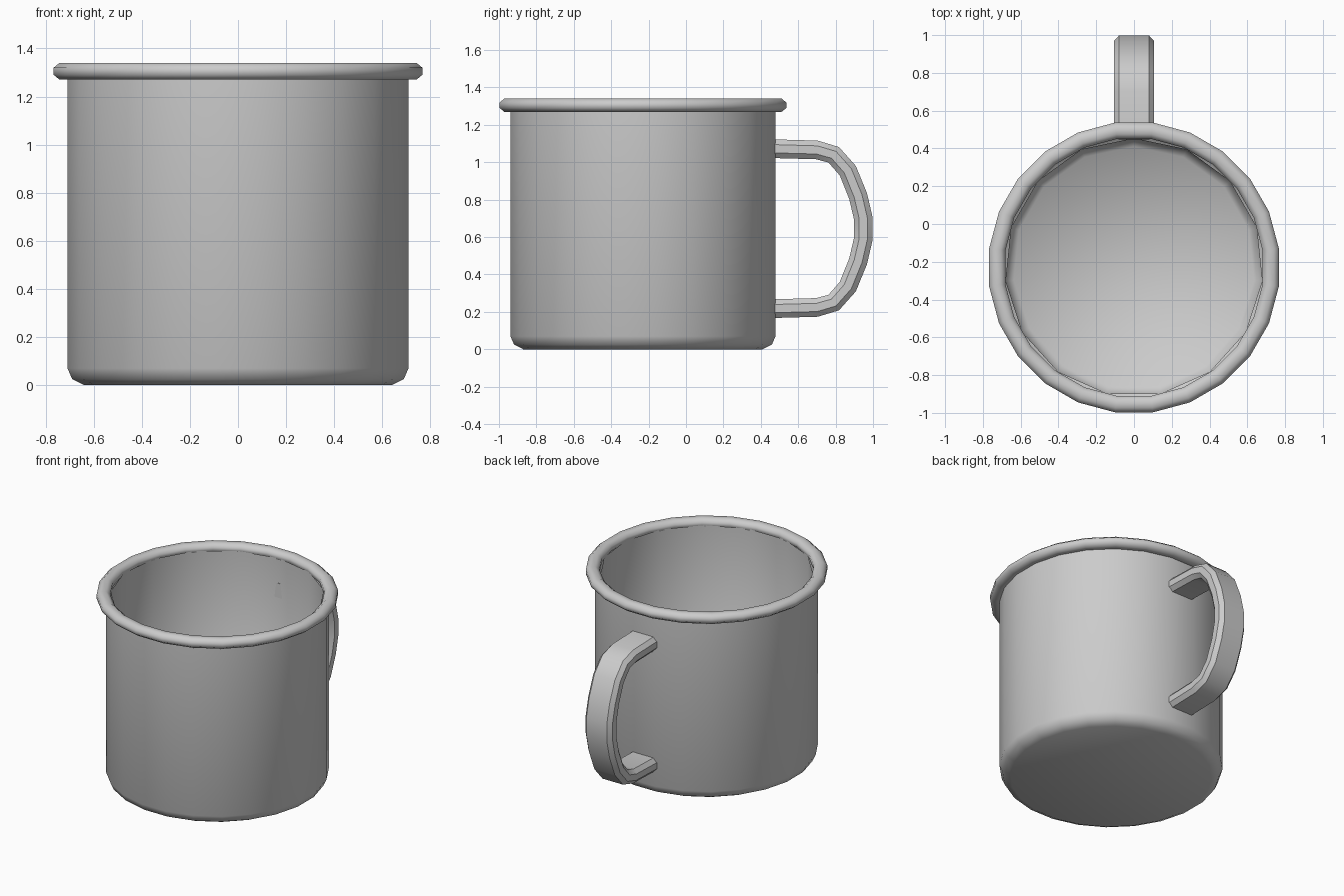
import bpy, bmesh, math
from mathutils import Vector

if "Cube" in bpy.data.objects:
    bpy.data.objects.remove(bpy.data.objects["Cube"])

CY = -0.23  # mug axis position along y


def finish(name, bm, angle):
    bmesh.ops.recalc_face_normals(bm, faces=bm.faces)
    me = bpy.data.meshes.new(name)
    bm.to_mesh(me)
    bm.free()
    ob = bpy.data.objects.new(name, me)
    bpy.context.collection.objects.link(ob)
    bpy.ops.object.select_all(action='DESELECT')
    ob.select_set(True)
    bpy.context.view_layer.objects.active = ob
    bpy.ops.object.shade_smooth_by_angle(angle=math.radians(angle))
    return ob


def bridge(bm, rings, loop=False):
    n = len(rings[0])
    pairs = list(zip(rings, rings[1:])) + ([(rings[-1], rings[0])] if loop else [])
    for a, b in pairs:
        for i in range(n):
            j = (i + 1) % n
            bm.faces.new((a[i], a[j], b[j], b[i]))


def lathe(name, profile, sides, start, closed=False, angle=40, flip=False):
    bm = bmesh.new()
    rings = []
    for r, z in profile:
        rings.append([bm.verts.new((r * math.cos(start + math.tau * i / sides),
                                    CY + r * math.sin(start + math.tau * i / sides), z))
                      for i in range(sides)])
    bridge(bm, rings, closed)
    if not closed:
        bm.faces.new(rings[0])
    ob = finish(name, bm, angle)
    if flip:
        ob.data.flip_normals()
    return ob


# Outer wall with rounded foot
lathe("cup_body", [(0.645, 0), (0.695, 0.025), (0.715, 0.07), (0.715, 1.30)],
      24, math.pi / 24)

# Inner wall and floor, normals facing into the cup
lathe("cup_inside", [(0.64, 0.03), (0.685, 0.08), (0.685, 1.30)],
      15, math.pi / 2, angle=89, flip=True)

# Rolled rim
rim = [(0.73 + 0.047 * math.cos(math.tau * (i + 0.5) / 8),
        1.305 + 0.038 * math.sin(math.tau * (i + 0.5) / 8)) for i in range(8)]
lathe("rim", rim, 24, math.pi / 24, closed=True, angle=60)

# Handle: flat strap with chamfered edges, swept along a D-shaped path
half = [(0.45, 1.073), (0.70, 1.066), (0.79, 1.04), (0.865, 0.955), (0.92, 0.82), (0.948, 0.70)]
path = [Vector(p) for p in half + [(y, 1.29 - z) for y, z in reversed(half)]]
section = [(-0.08, 0.05), (0.08, 0.05), (0.105, 0.022), (0.105, -0.022),
           (0.08, -0.05), (-0.08, -0.05), (-0.105, -0.022), (-0.105, 0.022)]
bm = bmesh.new()
rings = []
for i, p in enumerate(path):
    t = (path[min(i + 1, len(path) - 1)] - path[max(i - 1, 0)]).normalized()
    out = Vector((-t.y, t.x))
    rings.append([bm.verts.new((x, p.x + out.x * d, p.y + out.y * d)) for x, d in section])
bridge(bm, rings)
bm.faces.new(rings[0])
bm.faces.new(rings[-1])
finish("handle", bm, 40)
